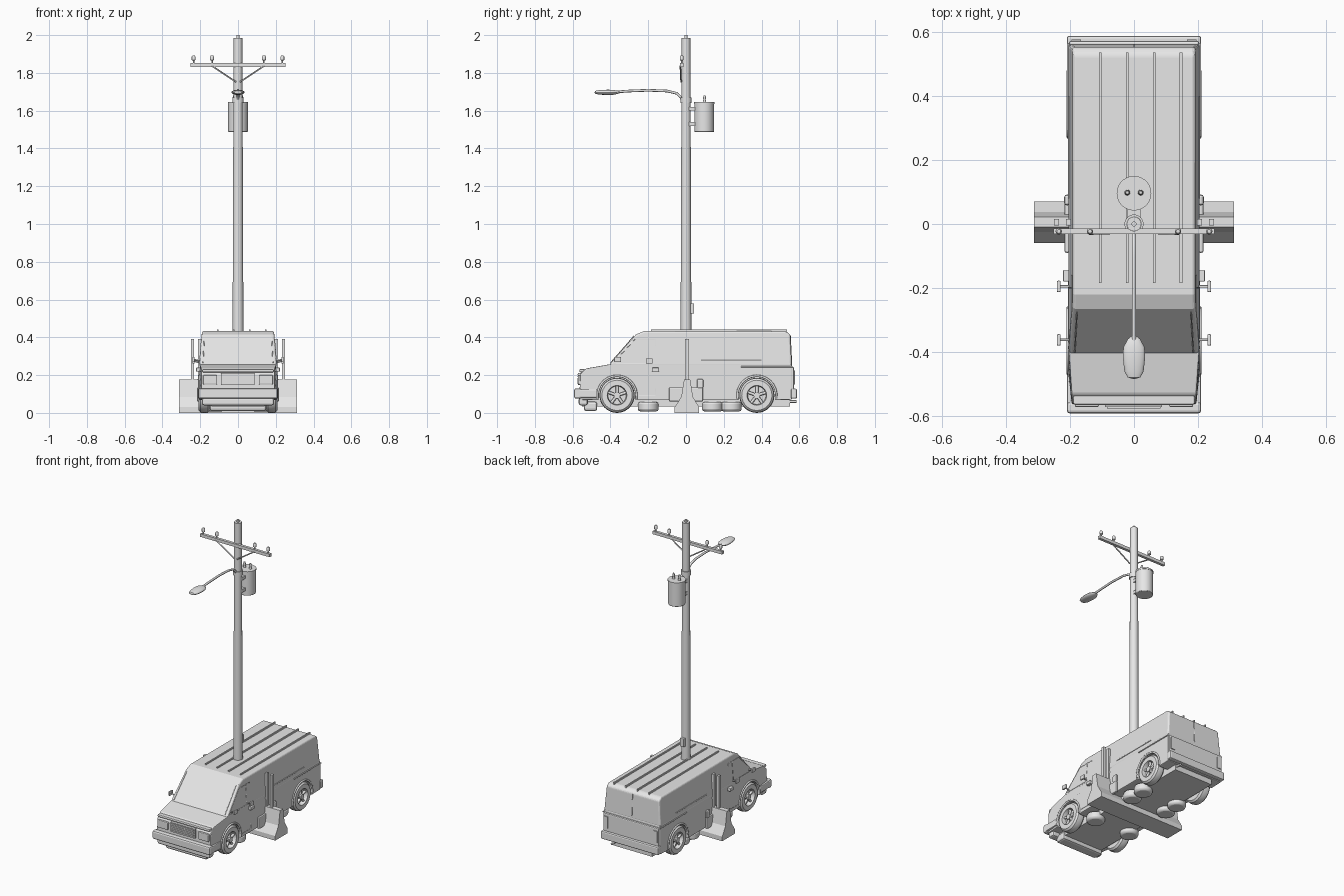
import bpy, bmesh, math
from mathutils import Matrix, Vector

cube = bpy.data.objects.get("Cube")
if cube:
    bpy.data.objects.remove(cube, do_unlink=True)

grey = bpy.data.materials.new("light_grey")
grey.use_nodes = True
grey.diffuse_color = (0.8, 0.8, 0.8, 1)
grey.node_tree.nodes["Principled BSDF"].inputs["Base Color"].default_value = (0.8, 0.8, 0.8, 1)
smooth = []


def add(name, data, mirror=False, bevel=0, segments=2):
    ob = bpy.data.objects.new(name, data)
    bpy.context.collection.objects.link(ob)
    data.materials.append(grey)
    if bevel:
        m = ob.modifiers.new("Bevel", "BEVEL")
        m.width, m.segments, m.limit_method = bevel, segments, "ANGLE"
    if mirror:
        ob.modifiers.new("Mirror", "MIRROR").use_mirror_merge = False
    return ob


def finish(name, bm, **kw):
    bmesh.ops.recalc_face_normals(bm, faces=bm.faces)
    me = bpy.data.meshes.new(name)
    bm.to_mesh(me)
    bm.free()
    return add(name, me, **kw)


def box(name, lo, hi, **kw):
    bm = bmesh.new()
    lo, hi = Vector(lo), Vector(hi)
    mat = Matrix.Translation((lo + hi) / 2) @ Matrix.Diagonal((*(hi - lo), 1))
    bmesh.ops.create_cube(bm, size=1, matrix=mat)
    return finish(name, bm, **kw)


def extrude(name, profile, half_width, **kw):
    """Close a (y, z) outline between -half_width and +half_width."""
    bm = bmesh.new()
    sides = [[bm.verts.new((s * half_width(y, z), y, z)) for y, z in profile] for s in (-1, 1)]
    for side in sides:
        bm.faces.new(side)
    n = len(profile)
    for i in range(n):
        j = (i + 1) % n
        bm.faces.new((sides[0][i], sides[0][j], sides[1][j], sides[1][i]))
    return finish(name, bm, **kw)


def lathe(name, profile, loc, axis="Z", squash=(1, 1, 1), steps=24, **kw):
    """Turn a (radius, height) outline around an axis."""
    bm = bmesh.new()
    vs = [bm.verts.new((r, 0, h)) for r, h in profile]
    es = [bm.edges.new(p) for p in zip(vs, vs[1:])]
    bmesh.ops.spin(bm, geom=vs + es, cent=(0, 0, 0), axis=(0, 0, 1),
                   angle=math.tau, steps=steps)
    bmesh.ops.remove_doubles(bm, verts=bm.verts, dist=0.0002)
    turn = {"Z": Matrix(), "X": Matrix.Rotation(math.pi / 2, 4, "Y"),
            "Y": Matrix.Rotation(-math.pi / 2, 4, "X")}[axis]
    bm.transform(Matrix.Translation(loc) @ Matrix.Diagonal((*squash, 1)) @ turn)
    ob = finish(name, bm, **kw)
    smooth.append(ob)
    return ob


def rod(name, r, h, loc, **kw):
    return lathe(name, [(0, 0), (r, 0), (r, h), (0, h)], loc, **kw)


def tube(name, points, radius, **kw):
    cu = bpy.data.curves.new(name, "CURVE")
    cu.dimensions, cu.bevel_depth, cu.bevel_resolution = "3D", radius, 2
    cu.use_fill_caps = True
    sp = cu.splines.new("POLY")
    sp.points.add(len(points) - 1)
    for p, co in zip(sp.points, points):
        p.co = (*co, 1)
    return add(name, cu, **kw)


def arc(cy, cz, r, a0, a1, n=14):
    return [(cy + r * math.cos(math.radians(a0 + (a1 - a0) * i / n)),
             cz + r * math.sin(math.radians(a0 + (a1 - a0) * i / n))) for i in range(n + 1)]


# Van shell
WHEELS = {"front": -0.365, "rear": 0.375}
AXLE = 0.093
arch_f = arc(WHEELS["front"], AXLE, 0.1, 195, -15)
arch_r = arc(WHEELS["rear"], AXLE, 0.1, 195, -15)
lower = ([(-0.565, 0.07)] + arch_f + arch_r + [(0.56, 0.07), (0.56, 0.258), (-0.4, 0.258),
         (-0.53, 0.235), (-0.56, 0.205)])
extrude("van_lower_body", lower, lambda y, z: 0.195 if y < -0.52 else 0.205, bevel=0.005)


def side(z):
    return 0.205 - max(0, z - 0.255) * 0.08


upper = [(-0.41, 0.25), (0.56, 0.25), (0.552, 0.415), (0.53, 0.432), (-0.22, 0.434), (-0.265, 0.415)]
extrude("van_cabin", upper, lambda y, z: side(z), bevel=0.01, segments=3)
box("floor_pan", (-0.14, -0.55, 0.035), (0.14, 0.55, 0.22))
for y in (-0.2, 0.14, 0.24):
    rod("underbody_pod", 0.055, 0.05, (0.13, y, 0.008), mirror=True, bevel=0.012)
box("front_skid", (-0.15, -0.54, 0.01), (0.15, -0.47, 0.06), bevel=0.012)

# Roof ribs
for i in range(4):
    x = -0.106 + i * 0.0843
    box("roof_rib", (x - 0.004, -0.185, 0.425), (x + 0.004, 0.535, 0.442))

# Bumpers, grille and lamps
box("front_bumper", (-0.21, -0.592, 0.075), (0.21, -0.555, 0.13), bevel=0.01)
box("front_bumper_end", (0.19, -0.575, 0.08), (0.21, -0.47, 0.125), mirror=True, bevel=0.006)
box("front_valance", (-0.19, -0.568, 0.04), (0.19, -0.52, 0.08), bevel=0.01)
box("grille", (-0.09, -0.572, 0.148), (0.087, -0.555, 0.21))
for i in range(5):
    z = 0.156 + i * 0.011
    box("grille_bar", (-0.085, -0.576, z), (0.082, -0.57, z + 0.004))
box("headlamp", (0.11, -0.572, 0.15), (0.185, -0.555, 0.2), mirror=True, bevel=0.005)
box("hood_lip", (-0.19, -0.565, 0.215), (0.19, -0.535, 0.232), bevel=0.006)
box("rear_lower_panel", (-0.203, 0.55, 0.12), (0.203, 0.572, 0.243), bevel=0.006)
box("rear_bumper", (-0.21, 0.555, 0.075), (0.21, 0.588, 0.128), bevel=0.008)
box("rear_lamp", (0.165, 0.565, 0.15), (0.195, 0.577, 0.225), mirror=True)
rod("exhaust", 0.007, 0.1, (0.13, 0.485, 0.06), axis="Y", steps=12)

# Body seams and trims
tube("rear_door_seam", [(0, 0.561, 0.25), (0, 0.553, 0.41)], 0.0015)
tube("rear_side_trim", [(0.206, 0.29, 0.244), (0.206, 0.565, 0.244)], 0.004, mirror=True)
tube("slide_rail", [(side(0.28), 0.08, 0.28), (side(0.28), 0.4, 0.28)], 0.003, mirror=True)
door = [(-0.39, 0.26), (-0.27, 0.39), (-0.16, 0.39), (-0.16, 0.09), (-0.25, 0.09)]
tube("door_seam", [(side(z), y, z) for y, z in door], 0.0015, mirror=True)
tube("window_seam", [(side(z), y, z) for y, z in
     ((-0.37, 0.262), (-0.2, 0.262), (-0.2, 0.39))], 0.0015, mirror=True)
tube("windscreen_trim", [(0.185, -0.4, 0.265), (0.178, -0.275, 0.408)], 0.002, mirror=True)
box("side_step", (0.2, -0.09, 0.06), (0.217, 0.09, 0.135), mirror=True, bevel=0.006)
box("step_latch", (0.2, 0.058, 0.13), (0.218, 0.092, 0.18), mirror=True, bevel=0.008)
box("door_handle", (0.2, -0.18, 0.218), (0.222, -0.143, 0.24), mirror=True, bevel=0.004)

# Mirrors
for y, z in ((-0.362, 0.283), (-0.195, 0.275)):
    tube("mirror_arm", [(0.195, y, z - 0.01), (0.235, y, z)], 0.004, mirror=True)
    box("mirror_head", (0.229, y - 0.018, z - 0.014), (0.241, y + 0.018, z + 0.014),
        mirror=True, bevel=0.004)

# Wheels
tyre = [(0.052, -0.03), (0.08, -0.03), (0.09, -0.02), (0.093, 0), (0.09, 0.02),
        (0.08, 0.03), (0.052, 0.03), (0.048, 0.012), (0.048, -0.012), (0.052, -0.03)]
for end, y in WHEELS.items():
    lathe(end + "_tyre", tyre, (0.178, y, AXLE), axis="X", steps=32, mirror=True)
    rod(end + "_wheel_disc", 0.05, 0.02, (0.16, y, AXLE), axis="X", mirror=True)
    rod(end + "_hub", 0.017, 0.04, (0.165, y, AXLE), axis="X", mirror=True)
    rod(end + "_axle", 0.014, 0.32, (-0.16, y, AXLE - 0.03), axis="X")
    for k in range(5):
        a = math.tau * k / 5 + 0.3
        c, s = math.cos(a), math.sin(a)
        tube(end + "_spoke", [(0.192, y + 0.01 * c, AXLE + 0.01 * s),
             (0.19, y + 0.05 * c, AXLE + 0.05 * s)], 0.008, mirror=True)
    tube(end + "_arch_lip", [(0.205, p, q) for p, q in arc(y, AXLE, 0.103, 190, -10)],
         0.006, mirror=True)

# Concrete barrier with upright posts
barrier = [(-0.06, 0), (-0.06, 0.03), (-0.025, 0.085), (-0.01, 0.178),
           (0.022, 0.178), (0.037, 0.085), (0.07, 0.03), (0.07, 0)]
extrude("barrier", barrier, lambda y, z: 0.312)
for x in (0.205, 0.242):
    box("barrier_post", (x - 0.008, -0.004, 0.1), (x + 0.008, 0.016, 0.39), mirror=True)

# Utility pole
lathe("pole", [(0, 0.1), (0.03, 0.1), (0.023, 1.985), (0, 1.985)], (0, 0, 0), steps=16)
rod("pole_cap", 0.008, 0.02, (0, 0, 1.98), steps=12)
box("meter_box", (-0.014, 0.02, 0.525), (0.014, 0.043, 0.58), bevel=0.003)

# Cross arm, braces and insulators
box("cross_arm", (-0.252, -0.032, 1.832), (0.252, -0.014, 1.852))
tube("cross_arm_brace", [(0.14, -0.03, 1.838), (0.01, -0.026, 1.752)], 0.004, mirror=True)
for x in (0.1375, 0.235):
    lathe("insulator", [(0, 0), (0.004, 0), (0.004, 0.015), (0.01, 0.018), (0.01, 0.036),
          (0.006, 0.042), (0, 0.042)], (x, -0.023, 1.85), steps=12, mirror=True)

# Transformer
rod("transformer", 0.052, 0.158, (0, 0.096, 1.487), steps=28, bevel=0.003)
rod("transformer_lid", 0.054, 0.01, (0, 0.096, 1.636), steps=28)
for z in (1.53, 1.61):
    box("transformer_bracket", (-0.02, 0.015, z - 0.01), (0.02, 0.055, z + 0.01))
lathe("bushing", [(0, 0), (0.009, 0), (0.006, 0.015), (0.008, 0.022), (0.005, 0.036), (0, 0.036)],
      (0.021, 0.098, 1.645), steps=12, mirror=True)

# Street lamp
tube("lamp_arm", [(0, -0.018, 1.645), (0, -0.028, 1.672), (0, -0.05, 1.692), (0, -0.1, 1.704),
     (0, -0.2, 1.708), (0, -0.3, 1.704), (0, -0.385, 1.698)], 0.007)
rod("lamp_arm_clamp", 0.03, 0.03, (0, 0, 1.64), steps=16)
lathe("lamp_head", [(0, 0), (0.02, 0.006), (0.03, 0.025), (0.035, 0.07), (0.033, 0.1),
      (0.02, 0.125), (0.008, 0.135), (0, 0.135)], (0, -0.485, 1.697), axis="Y",
      squash=(1, 1, 0.4), steps=20)

# Smooth the turned parts, keeping sharp edges
bpy.ops.object.select_all(action="DESELECT")
for ob in smooth:
    ob.select_set(True)
bpy.context.view_layer.objects.active = smooth[0]
bpy.ops.object.shade_smooth_by_angle(angle=math.radians(35))
